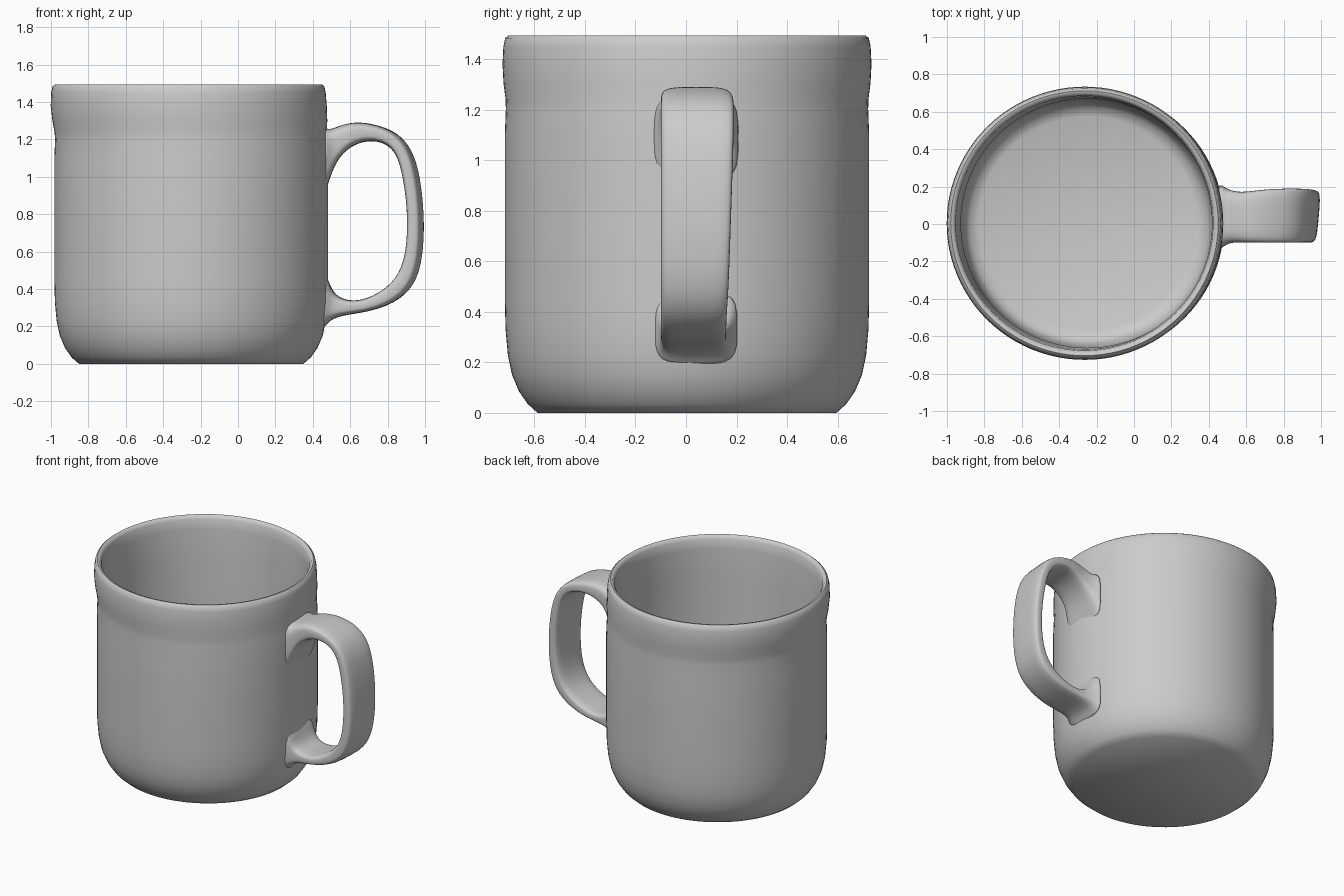
import bpy, bmesh, math
from mathutils import Vector

cube = bpy.data.objects.get("Cube")
if cube:
    bpy.data.objects.remove(cube, do_unlink=True)

clay = bpy.data.materials.new("grey_ceramic")
clay.use_nodes = True
clay.diffuse_color = (0.6, 0.6, 0.6, 1)
clay.node_tree.nodes["Principled BSDF"].inputs["Base Color"].default_value = (0.6, 0.6, 0.6, 1)


def loft(name, rings, angle):
    """Skin a list of closed rings, cap both ends and shade smooth."""
    bm = bmesh.new()
    loops = [[bm.verts.new(p) for p in ring] for ring in rings]
    n = len(loops[0])
    for a, b in zip(loops, loops[1:]):
        for i in range(n):
            j = (i + 1) % n
            bm.faces.new((a[i], a[j], b[j], b[i]))
    bm.faces.new(loops[0])
    bm.faces.new(loops[-1])
    bmesh.ops.recalc_face_normals(bm, faces=bm.faces)
    mesh = bpy.data.meshes.new(name)
    bm.to_mesh(mesh)
    bm.free()
    obj = bpy.data.objects.new(name, mesh)
    bpy.context.collection.objects.link(obj)
    mesh.materials.append(clay)
    bpy.ops.object.select_all(action='DESELECT')
    obj.select_set(True)
    bpy.context.view_layer.objects.active = obj
    bpy.ops.object.shade_smooth_by_angle(angle=math.radians(angle))
    return obj


# Cup: outer wall up to the swollen rim, over the lip and down to the inner floor
profile = [
    (.60, 0), (.64, .035), (.675, .085), (.703, .15), (.72, .23), (.729, .33),
    (.732, .45), (.732, .8), (.732, 1.1), (.728, 1.2), (.728, 1.24), (.735, 1.3),
    (.738, 1.38), (.734, 1.45), (.727, 1.483), (.715, 1.493), (.70, 1.49),
    (.688, 1.47), (.682, 1.4), (.676, 1.2), (.674, .4), (.67, .25),
    (.655, .16), (.63, .12), (.58, .10),
]


def cup_ring(r, z, n=96):
    lean = -.25 - .015 * min(max((z - 1.2) / .2, 0), 1)
    squash = .985 + .005 * min(max((z - 1.2) / .2, 0), 1)
    return [(lean + r * math.cos(t), .004 + squash * r * math.sin(t), z)
            for t in (2 * math.pi * i / n for i in range(n))]


loft("mug_cup", [cup_ring(r, z) for r, z in profile], 50)

# Handle: inner x, inner z, outer x, outer z, half width of each section
sections = [
    (.44, .86, .44, 1.28, .19), (.48, .95, .48, 1.25, .16),
    (.51, 1.05, .52, 1.265, .14), (.56, 1.13, .58, 1.285, .135),
    (.64, 1.183, .65, 1.295, .14), (.73, 1.195, .76, 1.275, .145),
    (.81, 1.17, .86, 1.23, .145), (.865, 1.1, .93, 1.14, .145),
    (.895, .95, .97, 1.0, .143), (.912, .8, .99, .8, .14),
    (.908, .62, .988, .62, .137), (.87, .48, .96, .45, .134),
    (.78, .39, .87, .34, .13), (.66, .335, .72, .28, .13),
    (.57, .34, .58, .263, .13), (.51, .375, .5, .24, .14),
    (.48, .46, .465, .2, .16), (.44, .52, .44, .17, .18),
]


def rounded(v):
    return math.copysign(abs(v) ** .5, v)


def handle_ring(ix, iz, ox, oz, half, n=20):
    inner, outer = Vector((ix, 0, iz)), Vector((ox, 0, oz))
    middle, reach = (inner + outer) / 2, (outer - inner) / 2
    ring = []
    for i in range(n):
        t = 2 * math.pi * (i + .5) / n
        p = middle + reach * rounded(math.cos(t))
        side = half * rounded(math.sin(t))
        p.y = side + half - .1 if half < .15 else side + .04
        p.x += .2 * side * max(ix - .48, 0)   # slight twist at the grip
        ring.append(p)
    return ring


handle = loft("mug_handle", [handle_ring(*s) for s in sections], 80)
smooth = handle.modifiers.new("smooth", 'SUBSURF')
smooth.levels = smooth.render_levels = 2
